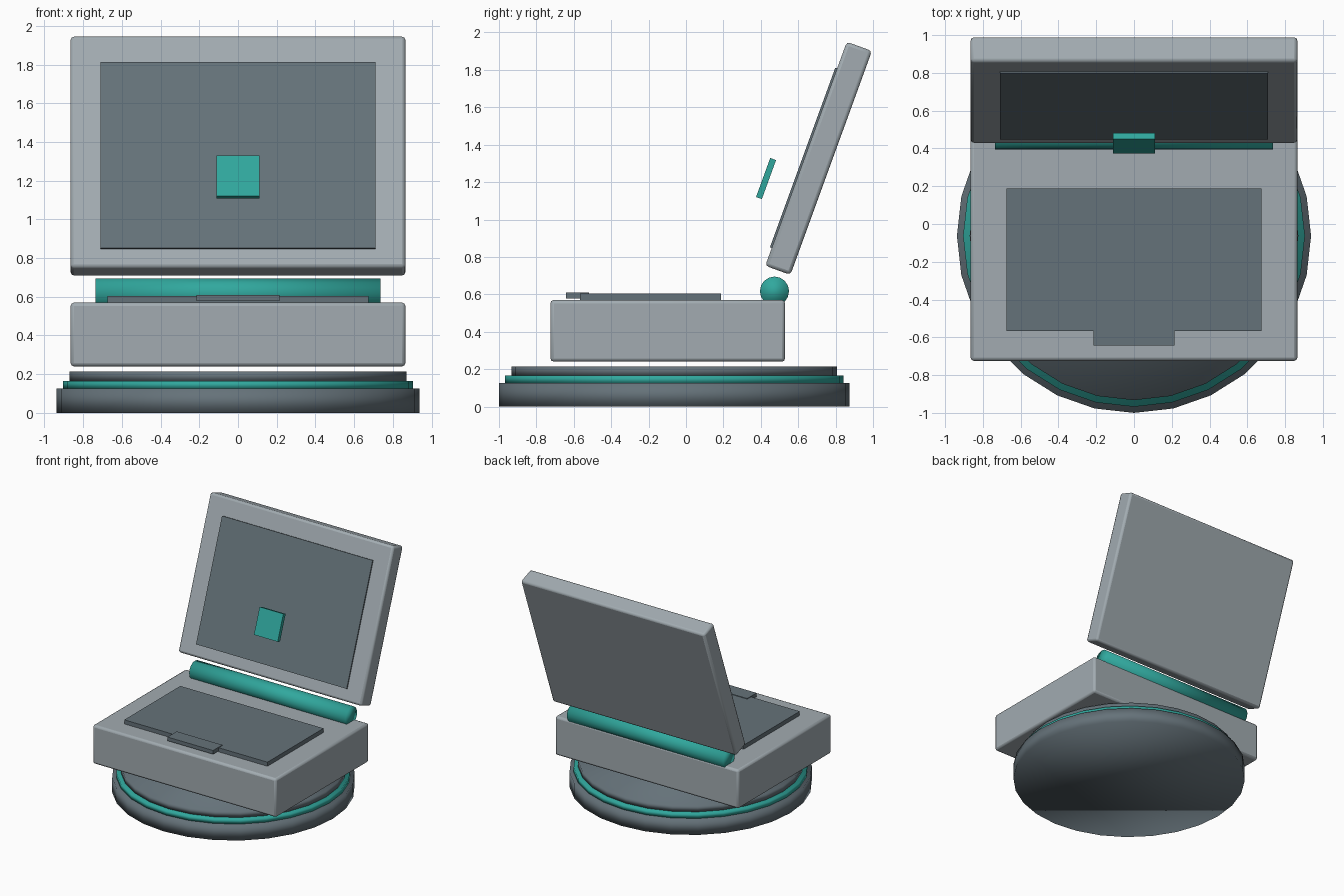
import bpy
from math import radians
from mathutils import Vector, Matrix

cube = bpy.data.objects.get("Cube")
if cube:
    bpy.data.objects.remove(cube, do_unlink=True)


def make_material(name, rgb):
    mat = bpy.data.materials.new(name)
    mat.use_nodes = True
    mat.diffuse_color = (*rgb, 1)
    mat.node_tree.nodes["Principled BSDF"].inputs["Base Color"].default_value = (*rgb, 1)
    return mat


GREY = make_material("casing grey", (0.36, 0.41, 0.44))
SLATE = make_material("dark slate", (0.13, 0.168, 0.192))
TEAL = make_material("teal", (0.03, 0.39, 0.34))


def box(name, center, size, mat, bevel=0, tilt=0):
    """Box with baked size, optional bevel and tilt about x."""
    bpy.ops.mesh.primitive_cube_add(size=1)
    obj = bpy.context.object
    obj.name = name
    obj.data.transform(Matrix.Diagonal((*size, 1)))
    obj.data.materials.append(mat)
    obj.location = center
    obj.rotation_euler.x = tilt
    if bevel:
        mod = obj.modifiers.new("Bevel", "BEVEL")
        mod.width = bevel
        mod.segments = 2
        bpy.ops.object.shade_smooth_by_angle(angle=radians(30))
    return obj


def cylinder(name, center, radius, depth, sides, mat, axis="Z"):
    """Fully smooth-shaded cylinder with a vertex on each axis."""
    bpy.ops.mesh.primitive_cylinder_add(vertices=sides, radius=radius, depth=depth)
    obj = bpy.context.object
    obj.name = name
    obj.location = center
    if axis == "X":
        obj.rotation_euler.y = radians(90)
    obj.data.materials.append(mat)
    bpy.ops.object.shade_smooth()
    return obj


# Round stand: stacked discs
for name, radius, bottom, top, mat in (
    ("base_disc", 0.9375, 0, 0.125, SLATE),
    ("accent_ring", 0.905, 0.125, 0.165, TEAL),
    ("top_disc", 0.87, 0.165, 0.215, SLATE),
):
    cylinder(name, (0, -0.0625, (bottom + top) / 2), radius, top - bottom, 28, mat)

# Keyboard half
box("body", (0, -0.0975, 0.405), (1.73, 1.255, 0.33), GREY, 0.018)
box("keyboard", (0, -0.19, 0.585), (1.35, 0.755, 0.04), SLATE)
box("trackpad", (0, -0.58, 0.594), (0.43, 0.125, 0.032), SLATE)

# Hinge bar
cylinder("hinge", (0, 0.473, 0.617), 0.078, 1.474, 16, TEAL, "X")

# Tilted display half, placed in the lid's own frame
TILT = radians(-20)
LID = Vector((0, 0.709, 1.327))
turn = Matrix.Rotation(TILT, 3, "X")
box("lid", LID, (1.73, 0.143, 1.274), GREY, 0.018, TILT)
box("screen", LID + turn @ Vector((0, -0.07, -0.025)), (1.42, 0.024, 1.023), SLATE, 0, TILT)

# Floating icon in front of the screen
box("icon", (0, 0.428, 1.219), (0.224, 0.033, 0.222), TEAL, 0, TILT)
